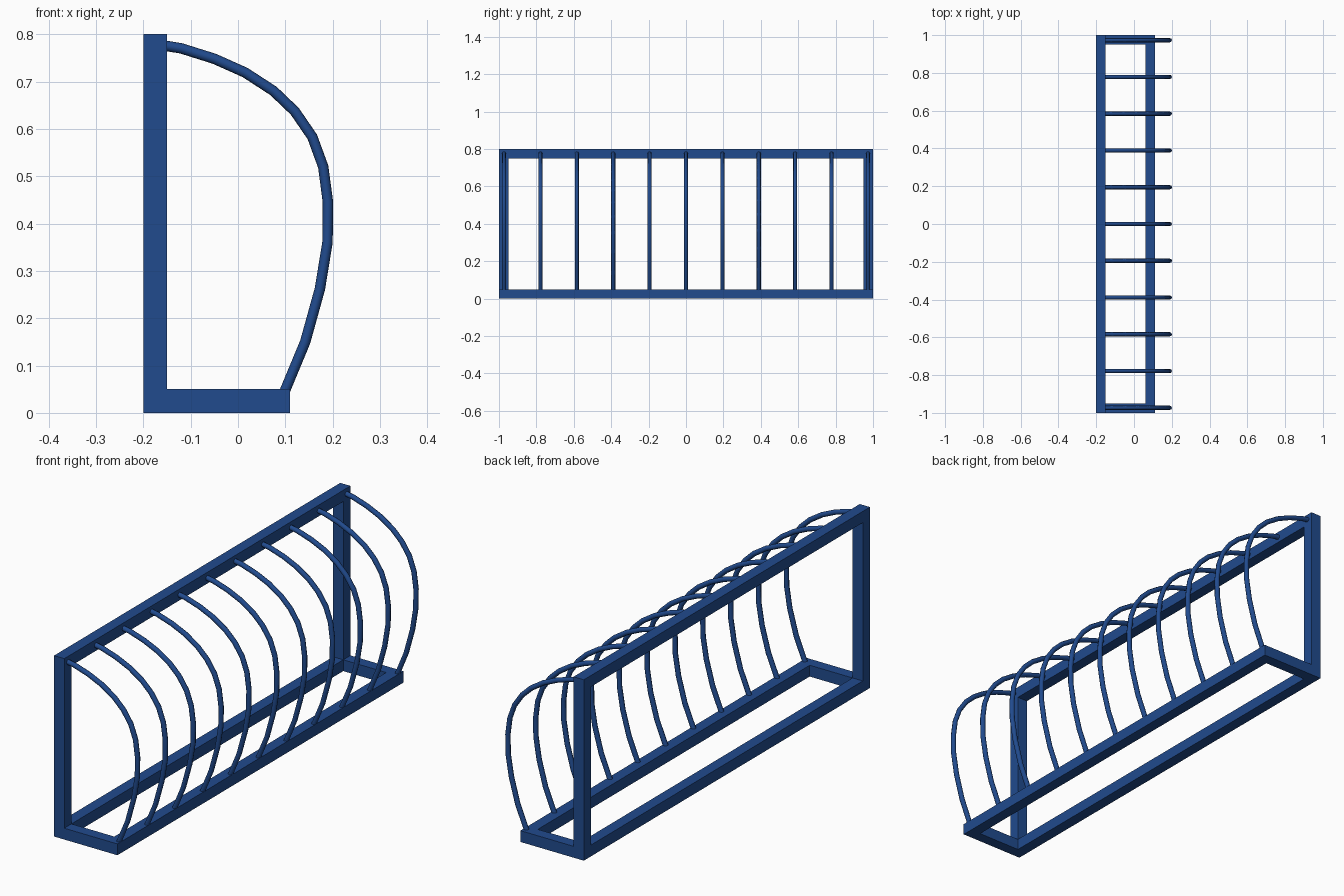
import bpy

if "Cube" in bpy.data.objects:
    bpy.data.objects.remove(bpy.data.objects["Cube"])

blue = bpy.data.materials.new("blue_paint")
blue.diffuse_color = (0.015, 0.07, 0.27, 1)
blue.use_nodes = True
blue.node_tree.nodes["Principled BSDF"].inputs["Base Color"].default_value = blue.diffuse_color


def bar(name, lo, hi):
    """Square steel bar between two opposite corners."""
    bpy.ops.mesh.primitive_cube_add(size=1)
    ob = bpy.context.object
    ob.name = name
    ob.location = [(a + b) / 2 for a, b in zip(lo, hi)]
    ob.scale = [b - a for a, b in zip(lo, hi)]
    bpy.ops.object.transform_apply(location=False, rotation=False, scale=True)
    ob.data.materials.append(blue)


T = 0.05                      # bar thickness
BACK, FRONT = -0.2, 0.11      # base depth in x

# Long rails
bar("rear_base_rail", (BACK, -1 + T, 0), (BACK + T, 1 - T, T))
bar("front_base_rail", (FRONT - T, -1 + T, 0), (FRONT, 1 - T, T))
bar("top_rail", (BACK, -1 + T, 0.8 - T), (BACK + T, 1 - T, 0.8))

# End posts and base cross bars
for side, y in (("near", -1), ("far", 1 - T)):
    bar(f"{side}_post", (BACK, y, 0), (BACK + T, y + T, 0.8))
    bar(f"{side}_base_bar", (BACK + T, y, 0), (FRONT, y + T, T))

# Bent tube profile, from top rail to front base rail (x, z)
path = [(-0.175, 0.779), (-0.12, 0.770), (-0.05, 0.748), (0.015, 0.719),
        (0.075, 0.680), (0.120, 0.637), (0.157, 0.583), (0.180, 0.520),
        (0.190, 0.445), (0.189, 0.360), (0.173, 0.262), (0.142, 0.150),
        (0.088, 0.020)]
curve = bpy.data.curves.new("hoop_path", "CURVE")
curve.dimensions = "3D"
curve.bevel_depth = 0.011
curve.bevel_resolution = 2
curve.use_fill_caps = True
spline = curve.splines.new("POLY")
spline.points.add(len(path) - 1)
for p, (x, z) in zip(spline.points, path):
    p.co = (x, 0, z, 1)
curve.materials.append(blue)
tube = bpy.data.objects.new("hoop_path", curve)
bpy.context.collection.objects.link(tube)
bpy.context.view_layer.update()
mesh = bpy.data.meshes.new_from_object(
    tube.evaluated_get(bpy.context.evaluated_depsgraph_get()))
mesh.name = "hoop"
bpy.data.objects.remove(tube)

# Eleven evenly spaced hoops
for i in range(11):
    hoop = bpy.data.objects.new(f"hoop_{i + 1}", mesh)
    hoop.location.y = -0.973 + i * 0.1946
    bpy.context.collection.objects.link(hoop)
